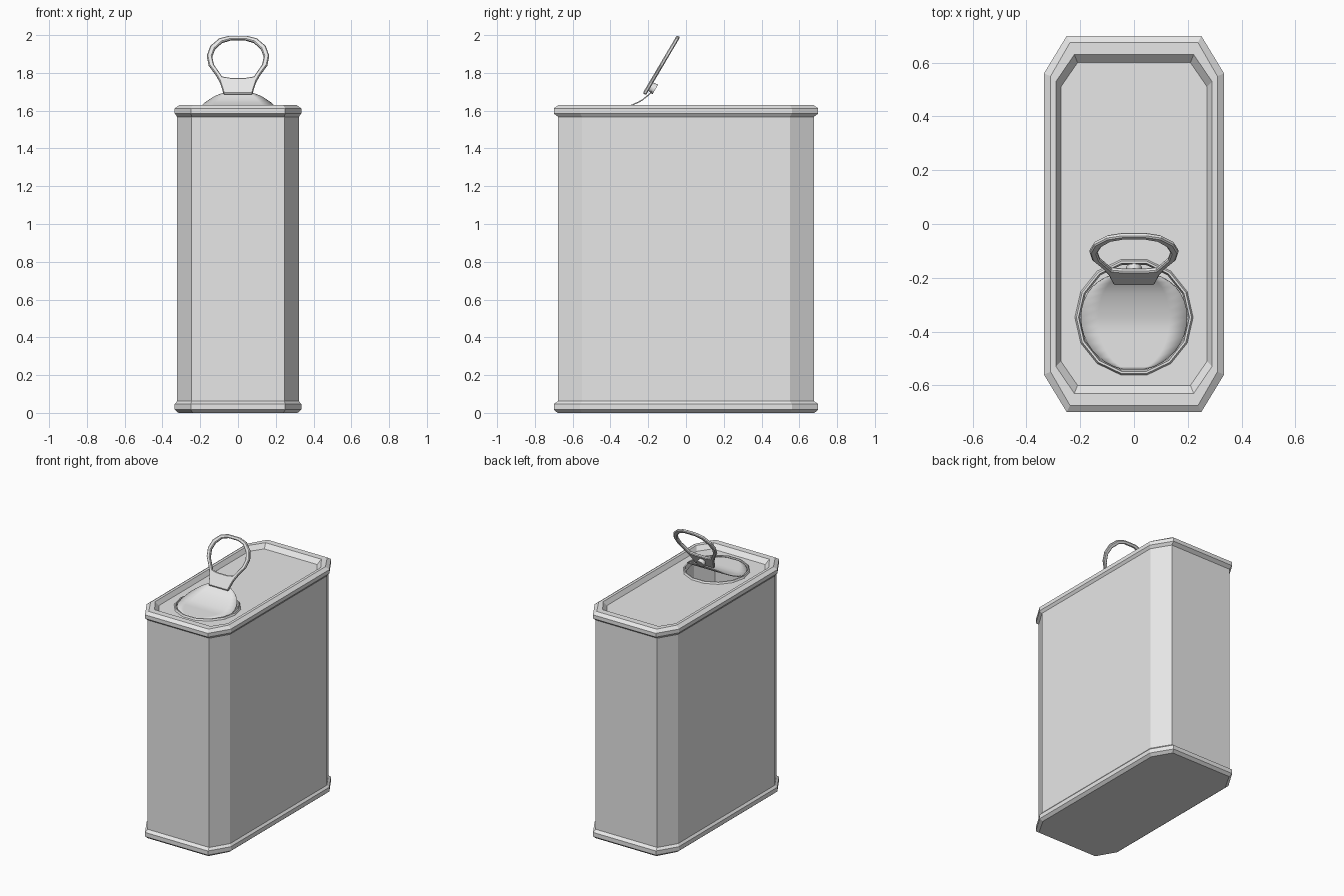
import bpy, bmesh, math
from mathutils import Vector

if "Cube" in bpy.data.objects:
    bpy.data.objects.remove(bpy.data.objects["Cube"], do_unlink=True)

metal = bpy.data.materials.new("grey metal")
metal.use_nodes = True
metal.diffuse_color = (0.8, 0.8, 0.8, 1)
metal.node_tree.nodes["Principled BSDF"].inputs["Base Color"].default_value = (0.8, 0.8, 0.8, 1)


def finish(name, bm, smooth=False):
    """Turn a bmesh into a named, coloured object."""
    bmesh.ops.recalc_face_normals(bm, faces=bm.faces)
    mesh = bpy.data.meshes.new(name)
    bm.to_mesh(mesh)
    bm.free()
    mesh.materials.append(metal)
    ob = bpy.data.objects.new(name, mesh)
    bpy.context.collection.objects.link(ob)
    if smooth:
        bpy.ops.object.select_all(action="DESELECT")
        ob.select_set(True)
        bpy.context.view_layer.objects.active = ob
        bpy.ops.object.shade_smooth_by_angle(angle=math.radians(35))
    return ob


def ring(bm, pts):
    return [bm.verts.new(p) for p in pts]


def bridge(bm, a, b):
    n = len(a)
    for i in range(n):
        j = (i + 1) % n
        bm.faces.new((a[i], a[j], b[j], b[i]))


def octagon(hx, hy, cx, cy, z):
    """Rectangle hx by hy with cut corners from (hx, cy) to (cx, hy)."""
    return [(hx, -cy, z), (hx, cy, z), (cx, hy, z), (-cx, hy, z),
            (-hx, cy, z), (-hx, -cy, z), (-cx, -hy, z), (cx, -hy, z)]


HOLE_Y, SIDES, FLOOR = -0.347, 14, 1.60


def circle(r, z):
    return [(r * math.cos(2 * math.pi * i / SIDES),
             HOLE_Y + r * math.sin(2 * math.pi * i / SIDES), z) for i in range(SIDES)]


# Can: base, lower rim, walls, upper rim and recessed lid
sections = [
    (0.315, 0.68, 0.24, 0.55, 0.0),
    (0.335, 0.70, 0.25, 0.56, 0.017),
    (0.335, 0.70, 0.25, 0.56, 0.047),
    (0.322, 0.677, 0.245, 0.55, 0.062),
    (0.322, 0.677, 0.245, 0.55, 1.567),
    (0.335, 0.70, 0.25, 0.56, 1.585),
    (0.335, 0.70, 0.25, 0.56, 1.612),
    (0.31, 0.675, 0.238, 0.55, 1.63),
    (0.29, 0.63, 0.222, 0.53, 1.63),
    (0.272, 0.60, 0.21, 0.51, FLOOR),
]
bm = bmesh.new()
loops = [ring(bm, octagon(*s)) for s in sections]
bm.faces.new(loops[0])
for a, b in zip(loops, loops[1:]):
    bridge(bm, a, b)

# Raised bead round the pouring hole, running down into the opening
bead = [ring(bm, circle(r, z)) for r, z in
        ((0.22, FLOOR), (0.214, FLOOR + 0.012), (0.206, FLOOR + 0.012), (0.20, FLOOR - 0.02))]
for a, b in zip(bead, bead[1:]):
    bridge(bm, a, b)

# Lid floor between the rim and the bead
bm.edges.ensure_lookup_table()
border = [e for e in bm.edges if len(e.link_faces) == 1]
keep = set(loops[-1]) | set(bead[0])
border = [e for e in border if e.verts[0] in keep and e.verts[1] in keep]
bmesh.ops.triangle_fill(bm, use_beauty=True, edges=border)
lid = [f for f in bm.faces if all(abs(v.co.z - FLOOR) < 1e-5 for v in f.verts)]
bmesh.ops.dissolve_limit(bm, angle_limit=0.01, verts=[],
                         edges=list({e for f in lid for e in f.edges if len(e.link_faces) == 2
                                     and all(g in lid for g in e.link_faces)}))
finish("can_body", bm)

# Round flap, curling up out of the hole
path = [Vector(p) for p in ((0, -0.545, 1.603), (0, -0.37, 1.604), (0, -0.30, 1.624),
                            (0, -0.24, 1.65), (0, -0.19, 1.69), (0, -0.165, 1.727))]


def along(s):
    for a, b in zip(path, path[1:]):
        d = (b - a).length
        if s <= d or b is path[-1]:
            return a.lerp(b, s / d)
        s -= d


R, ROWS, COLS = 0.198, 16, 6
bm = bmesh.new()
rows = []
for i in range(ROWS + 1):
    t = 0.22 + (math.pi - 0.44) * i / ROWS
    p, w = along(R * (1 - math.cos(t))), R * math.sin(t)
    rows.append(ring(bm, [(w * (2 * c / COLS - 1), p.y, p.z) for c in range(COLS + 1)]))
for a, b in zip(rows, rows[1:]):
    for c in range(COLS):
        bm.faces.new((a[c], a[c + 1], b[c + 1], b[c]))
flap = finish("opening_flap", bm, True)
sol = flap.modifiers.new("thickness", "SOLIDIFY")
sol.thickness, sol.offset = 0.006, 0

# Pull tab: leaning ring with a solid plate at its foot, given as half outlines (x, z)
outer = [(0.045, 1.994), (0.10, 1.98), (0.147, 1.94), (0.165, 1.89),
         (0.155, 1.84), (0.118, 1.79), (0.095, 1.75), (0.075, 1.687)]
inner = [(0.04, 1.973), (0.085, 1.96), (0.122, 1.925), (0.137, 1.885),
         (0.127, 1.84), (0.097, 1.797), (0.084, 1.778), (0.04, 1.771)]
normal = Vector((0, -0.86, 0.51))


def tab_loop(bm, half, offset):
    pts = half + [(-x, z) for x, z in reversed(half)]
    return ring(bm, [Vector((x, -0.225 + (z - 1.68) * 0.59, z)) + normal * offset for x, z in pts])


bm = bmesh.new()
of, ob_, if_, ib = (tab_loop(bm, h, o) for h in (outer, inner) for o in (0.01, -0.01))
for a, b in ((of, if_), (if_, ib), (ib, ob_), (ob_, of)):
    bridge(bm, a, b)
tab = finish("pull_tab", bm)
bev = tab.modifiers.new("soft_edges", "BEVEL")
bev.width, bev.segments, bev.limit_method = 0.005, 1, "ANGLE"
bev.angle_limit = math.radians(50)

# Rivet joining the tab to the flap
bm = bmesh.new()
bmesh.ops.create_cone(bm, cap_ends=True, segments=12, radius1=0.03, radius2=0.024, depth=0.036)
rivet = finish("rivet", bm, True)
rivet.rotation_euler = normal.to_track_quat("Z", "Y").to_euler()
rivet.location = Vector((0, -0.195, 1.732)) - normal * 0.02
